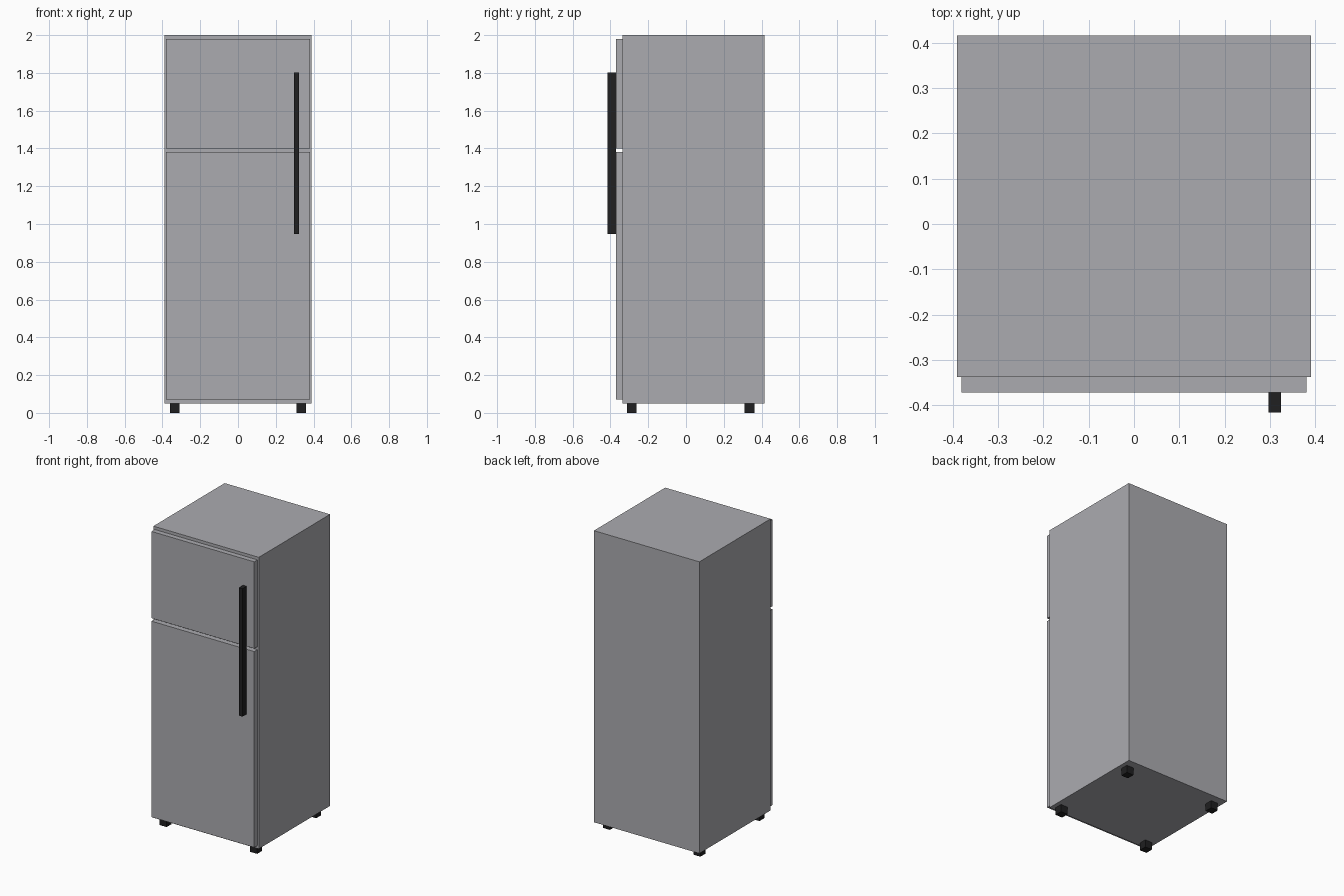
import bpy

if "Cube" in bpy.data.objects:
    bpy.data.objects.remove(bpy.data.objects["Cube"])


def material(name, rgb):
    m = bpy.data.materials.new(name)
    m.diffuse_color = (*rgb, 1.0)
    m.use_nodes = True
    m.node_tree.nodes["Principled BSDF"].inputs["Base Color"].default_value = m.diffuse_color
    return m


steel = material("steel_grey", (0.41, 0.41, 0.435))
black = material("matte_black", (0.014, 0.014, 0.015))


def box(name, x, y, z, mat):
    """Box spanning the given (min, max) ranges."""
    spans = (x, y, z)
    bpy.ops.mesh.primitive_cube_add(size=1, location=[(a + b) / 2 for a, b in spans])
    ob = bpy.context.object
    ob.name = ob.data.name = name
    ob.scale = [b - a for a, b in spans]
    bpy.ops.object.transform_apply(location=False, rotation=False, scale=True)
    ob.data.materials.append(mat)
    return ob


# cabinet
box("cabinet", (-0.39, 0.39), (-0.337, 0.416), (0.05, 2.0), steel)

# doors with a gap between them
box("freezer_door", (-0.38, 0.38), (-0.371, -0.337), (1.40, 1.98), steel)
box("fridge_door", (-0.38, 0.38), (-0.371, -0.337), (0.07, 1.38), steel)

# long handle across both doors
box("handle", (0.297, 0.324), (-0.416, -0.371), (0.947, 1.802), black)

# four feet
for side, x in (("left", -0.335), ("right", 0.335)):
    for end, y in (("front", -0.287), ("back", 0.337)):
        box(f"{end}_{side}_foot", (x - 0.026, x + 0.026), (y - 0.026, y + 0.026),
            (0.0, 0.05), black)
